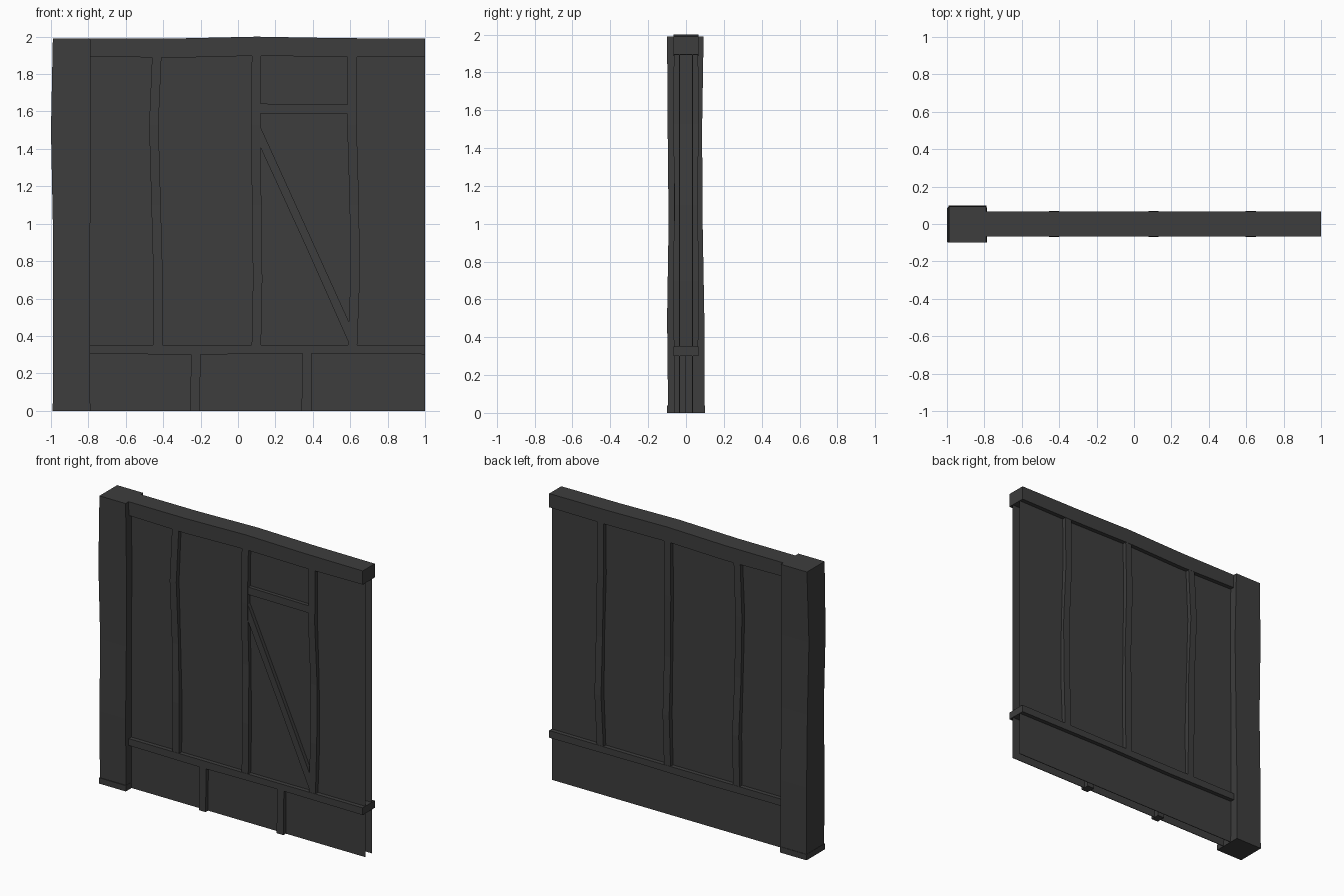
import bpy
import bmesh
from mathutils import Vector

cube = bpy.data.objects.get("Cube")
if cube:
    bpy.data.objects.remove(cube, do_unlink=True)

# One dark timber colour for the whole wall
timber = bpy.data.materials.new("dark_grey")
timber.use_nodes = True
colour = (0.047, 0.047, 0.047, 1.0)
timber.diffuse_color = colour
shader = timber.node_tree.nodes["Principled BSDF"]
shader.inputs["Base Color"].default_value = colour
shader.inputs["Roughness"].default_value = 0.9


def finish(name, bm):
    bmesh.ops.recalc_face_normals(bm, faces=bm.faces)
    mesh = bpy.data.meshes.new(name)
    bm.to_mesh(mesh)
    bm.free()
    mesh.materials.append(timber)
    obj = bpy.data.objects.new(name, mesh)
    bpy.context.collection.objects.link(obj)
    return obj


def loft(name, rings):
    """Join four-cornered rings into a closed, hand-hewn timber."""
    bm = bmesh.new()
    loops = [[bm.verts.new(p) for p in ring] for ring in rings]
    for a, b in zip(loops, loops[1:]):
        for i in range(4):
            j = (i + 1) % 4
            bm.faces.new((a[i], a[j], b[j], b[i]))
    bm.faces.new(loops[0])
    bm.faces.new(loops[-1])
    return finish(name, bm)


def upright(name, sections):
    """Sections are z, left x, right x, front y, back y."""
    return loft(name, [[(a, f, z), (b, f, z), (b, k, z), (a, k, z)]
                       for z, a, b, f, k in sections])


def level(name, sections, front, back):
    """Sections are x, lower z, upper z."""
    return loft(name, [[(x, front, a), (x, back, a), (x, back, b), (x, front, b)]
                       for x, a, b in sections])


# Thick corner post with its slightly wider foot
upright("corner_post", [
    (0.04, -0.99, -0.79, -0.095, 0.097),
    (0.5, -0.99, -0.79, -0.1, 0.097),
    (1.0, -0.99, -0.79, -0.092, 0.088),
    (1.5, -1.0, -0.785, -0.097, 0.085),
    (1.99, -0.99, -0.79, -0.1, 0.093)])
upright("post_foot", [
    (0, -0.992, -0.788, -0.1, 0.1),
    (0.04, -0.992, -0.788, -0.1, 0.1)])

# Thin infill panels on both sides of the frame
for name, y in (("front_panel", -0.035), ("back_panel", 0.035)):
    bm = bmesh.new()
    corners = [(-0.8, 0), (1, 0), (1, 1.95), (-0.8, 1.95)]
    bm.faces.new([bm.verts.new((x, y, z)) for x, z in corners])
    panel = finish(name, bm)
    skin = panel.modifiers.new("thickness", "SOLIDIFY")
    skin.thickness = 0.004
    skin.offset = 0

# Long horizontal timbers
level("top_beam", [(-0.8, 1.895, 1.99), (-0.35, 1.887, 1.99),
                   (0.1, 1.898, 2.0), (0.55, 1.892, 1.992), (1, 1.895, 1.99)],
      -0.066, 0.066)
level("lower_rail", [(-0.8, 0.305, 0.352), (-0.25, 0.3, 0.352),
                     (0.3, 0.306, 0.35), (1, 0.302, 0.352)], -0.066, 0.066)

# Bowed full-depth studs: centre x at each height
levels = (0.34, 0.7, 1.1, 1.53, 1.9)
bows = (0, 0.006, -0.004, 0.004, 0)
studs = {
    "left_stud": (-0.43, -0.427, -0.438, -0.45, -0.434),
    "middle_stud": (0.098, 0.105, 0.1, 0.094, 0.099),
    "right_stud": (0.612, 0.626, 0.622, 0.609, 0.61)}
for name, centres in studs.items():
    upright(name, [(z, x - 0.025, x + 0.025, -0.064 - b, 0.064 + b)
                   for z, x, b in zip(levels, centres, bows)])

# Short front studs below the rail
for name, x in (("short_stud_left", -0.228), ("short_stud_right", 0.367)):
    upright(name, [(0, x - 0.027, x + 0.025, -0.064, 0),
                   (0.31, x - 0.023, x + 0.027, -0.062, 0)])

# Front cross piece and diagonal brace
level("cross_piece", [(0.11, 1.59, 1.642), (0.6, 1.586, 1.636)], -0.062, 0)
level("diagonal_brace", [(0.11, 1.43, 1.54), (0.36, 0.885, 0.99),
                         (0.6, 0.345, 0.46)], -0.063, 0)
